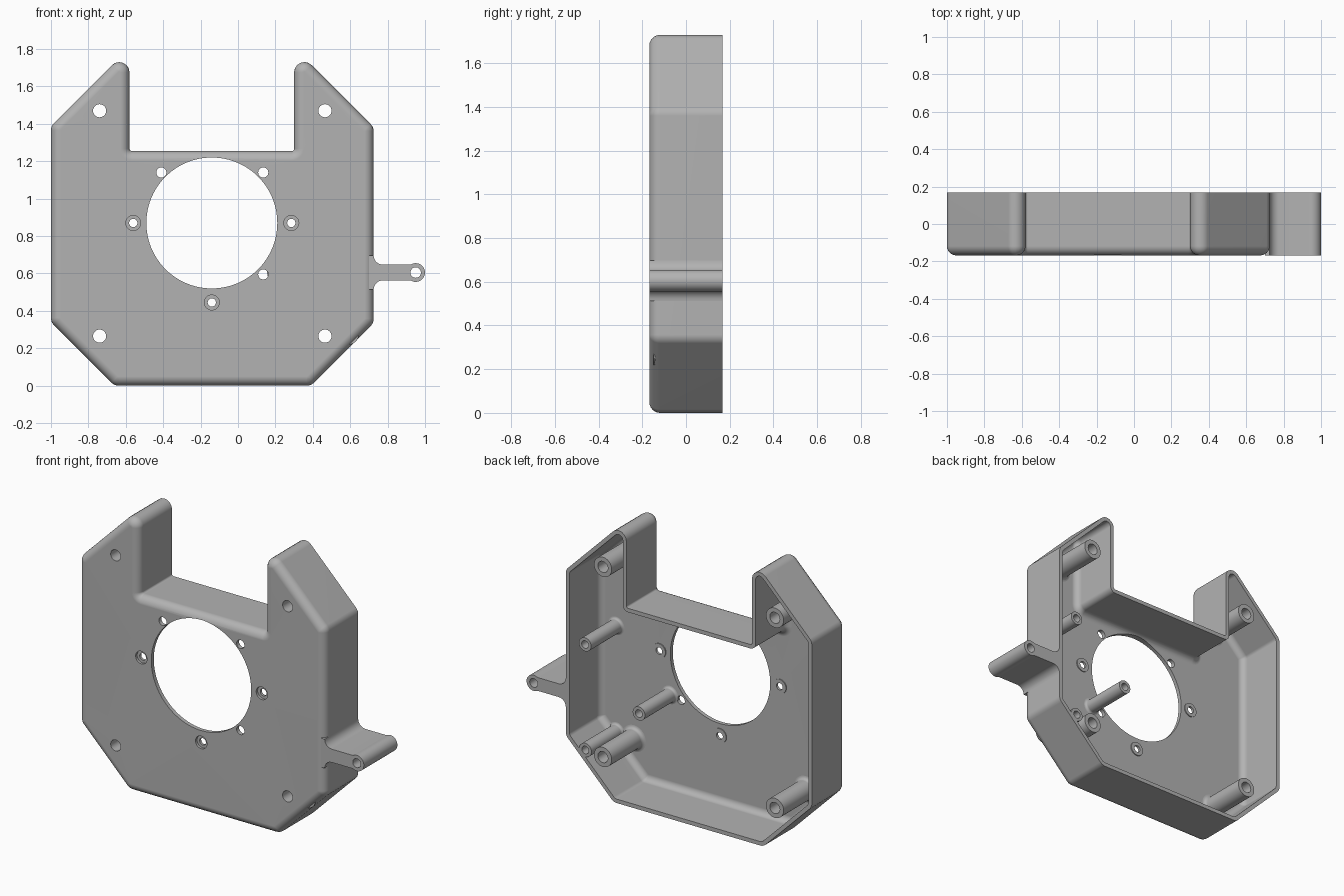
import bpy, bmesh, math
from mathutils import Vector

cube = bpy.data.objects.get("Cube")
if cube:
    bpy.data.objects.remove(cube)

FRONT, BACK = -0.168, 0.168
WALL = 0.025
FLOOR = FRONT + WALL      # inner face of the front plate

grey = bpy.data.materials.new("plain grey")
grey.use_nodes = True
COLOR = (0.45, 0.45, 0.45, 1)
grey.diffuse_color = COLOR
grey.node_tree.nodes["Principled BSDF"].inputs["Base Color"].default_value = COLOR


def loft(name, rings, closed=False):
    """Skin equal-length rings; cap both ends, or join last to first."""
    bm = bmesh.new()
    loops = [[bm.verts.new(p) for p in ring] for ring in rings]
    pairs = list(zip(loops, loops[1:]))
    if closed:
        pairs.append((loops[-1], loops[0]))
    else:
        bm.faces.new(loops[0])
        bm.faces.new(loops[-1])
    for a, b in pairs:
        for i in range(len(a)):
            j = (i + 1) % len(a)
            bm.faces.new((a[i], a[j], b[j], b[i]))
    bmesh.ops.recalc_face_normals(bm, faces=bm.faces)
    mesh = bpy.data.meshes.new(name)
    bm.to_mesh(mesh)
    bm.free()
    mesh.materials.append(grey)
    ob = bpy.data.objects.new(name, mesh)
    bpy.context.collection.objects.link(ob)
    return ob


def lathe(name, center, profile, closed=False, n=40):
    """Turn (radius, y) points about a y-axis through center (x, z)."""
    angles = [math.tau * i / n for i in range(n)]
    return loft(name, [[(center[0] + r * math.cos(a), y, center[1] + r * math.sin(a))
                        for a in angles] for r, y in profile], closed)


def cut(ob, cutter):
    mod = ob.modifiers.new("cut", 'BOOLEAN')
    mod.operation, mod.solver, mod.object = 'DIFFERENCE', 'EXACT', cutter
    activate(ob)
    bpy.ops.object.modifier_apply(modifier=mod.name)
    bpy.data.objects.remove(cutter)


def activate(ob):
    bpy.ops.object.select_all(action='DESELECT')
    ob.select_set(True)
    bpy.context.view_layer.objects.active = ob


def finish(ob):
    activate(ob)
    bpy.ops.object.shade_smooth_by_angle(angle=math.radians(32))
    mod = ob.modifiers.new("normals", 'WEIGHTED_NORMAL')
    mod.keep_sharp = True


# Housing outline, counter-clockwise seen from the front
OUTLINE = [Vector(p) for p in (
    (-0.66, 0), (0.39, 0), (0.725, 0.335), (0.725, 1.383), (0.30, 1.808), (0.30, 1.255),
    (-0.58, 1.255), (-0.58, 1.808), (-1, 1.388), (-1, 0.34))]


def outline(d, y, steps=7):
    """Outline moved inward by d with every corner rounded."""
    ring = []
    for i, p in enumerate(OUTLINE):
        a = (p - OUTLINE[i - 1]).normalized()
        b = (OUTLINE[(i + 1) % len(OUTLINE)] - p).normalized()
        na, nb = Vector((-a.y, a.x)), Vector((-b.y, b.x))
        corner = p + (na + nb) * d / (1 + na.dot(nb))
        turn = math.atan2(a.x * b.y - a.y * b.x, a.dot(b))
        side = 1 if turn > 0 else -1
        r = max(0.055 - d, 0.004) if side > 0 else 0.012 + d
        start = corner - a * r * math.tan(abs(turn) / 2)
        center = start + na * r * side
        for k in range(steps):
            t = turn * k / (steps - 1)
            s = start - center
            ring.append((center.x + s.x * math.cos(t) - s.y * math.sin(t), y,
                         center.y + s.x * math.sin(t) + s.y * math.cos(t)))
    return ring


def rounded_edge(d, y, r, steps=6):
    """Rings of a rounded edge from the flat plate up to the wall."""
    turns = [math.pi / 2 * k / steps for k in range(steps + 1)]
    return [outline(d + r * (1 - math.sin(t)), y + r * (1 - math.cos(t))) for t in turns]


# Housing: open-backed shell with rounded front edges
outside = rounded_edge(0, FRONT, 0.05) + [outline(0, BACK)]
inside = rounded_edge(WALL, FLOOR, 0.04) + [outline(WALL, BACK)]
housing = loft("housing", outside + inside[::-1])

# Openings in the front plate
HUB = (-0.14, 0.87)
POSTS = [(x, z) for x in (-0.74, 0.465) for z in (0.265, 1.47)]
PLAIN = [(-0.41, 1.14), (0.135, 1.14), (0.135, 0.595)]
BORED = [(-0.56, 0.87), (0.285, 0.87), (-0.14, 0.445)]


def drill(center, r, n=40):
    cut(housing, lathe("cutter", center, [(r, -0.3), (r, -0.05)], n=n))


drill(HUB, 0.35, 96)
for c in POSTS:
    drill(c, 0.035)
for c in PLAIN:
    drill(c, 0.027)
for c in BORED:
    step = FRONT + 0.015
    cut(housing, lathe("cutter", c, [(0.04, -0.3), (0.04, step), (0.022, step), (0.022, -0.05)]))
finish(housing)


def flare(r, fillet=0.022, steps=5):
    """Outer side of a post with a filleted foot."""
    turns = [math.pi / 2 * k / steps for k in range(steps + 1)]
    foot = [(r + fillet * (1 - math.sin(t)), FLOOR + fillet * (1 - math.cos(t))) for t in turns]
    return [(r + fillet, FLOOR - 0.005)] + foot + [(r, BACK)]


# Corner posts, open right through
for i, c in enumerate(POSTS):
    finish(lathe(f"corner_post_{i + 1}", c,
                 flare(0.062) + [(0.035, BACK), (0.035, FLOOR - 0.005)], closed=True))

# Thin posts with blind bores
for i, c in enumerate([(0.59, 0.945), (0.213, 0.608), (0.588, 0.277)]):
    finish(lathe(f"thin_post_{i + 1}", c,
                 flare(0.043, 0.015) + [(0.024, BACK), (0.024, BACK - 0.2)]))

# Low bosses behind the counterbored holes
for i, c in enumerate(BORED):
    top = FLOOR + 0.006
    finish(lathe(f"screw_boss_{i + 1}", c,
                 [(0.045, FLOOR - 0.005), (0.045, top), (0.022, top), (0.022, FLOOR - 0.005)],
                 closed=True))

# Side arm: flared root, round drilled end
EYE, END_R, HALF, ROOT_R = Vector((0.95, 0.605)), 0.05, 0.042, 0.05


def arc(cx, cz, r, start, end, n):
    return [(cx + r * math.cos(start + (end - start) * k / n),
             cz + r * math.sin(start + (end - start) * k / n)) for k in range(n + 1)]


root_z = HALF + ROOT_R
upper = [(0.70, EYE.y + root_z)] + arc(0.725 + ROOT_R, EYE.y + root_z, ROOT_R,
                                       math.pi, math.pi * 1.5, 7)
lower = [(x, 2 * EYE.y - z) for x, z in upper]
reach = math.pi - math.asin(HALF / END_R)
side = upper + arc(EYE.x, EYE.y, END_R, reach, -reach, 28) + lower[::-1]
arm = loft("side_arm", [[(x, y, z) for x, z in side] for y in (FRONT, BACK)])
cut(arm, lathe("cutter", EYE, [(0.028, -0.3), (0.028, 0.3)]))
finish(arm)
bpy.ops.object.select_all(action='DESELECT')
